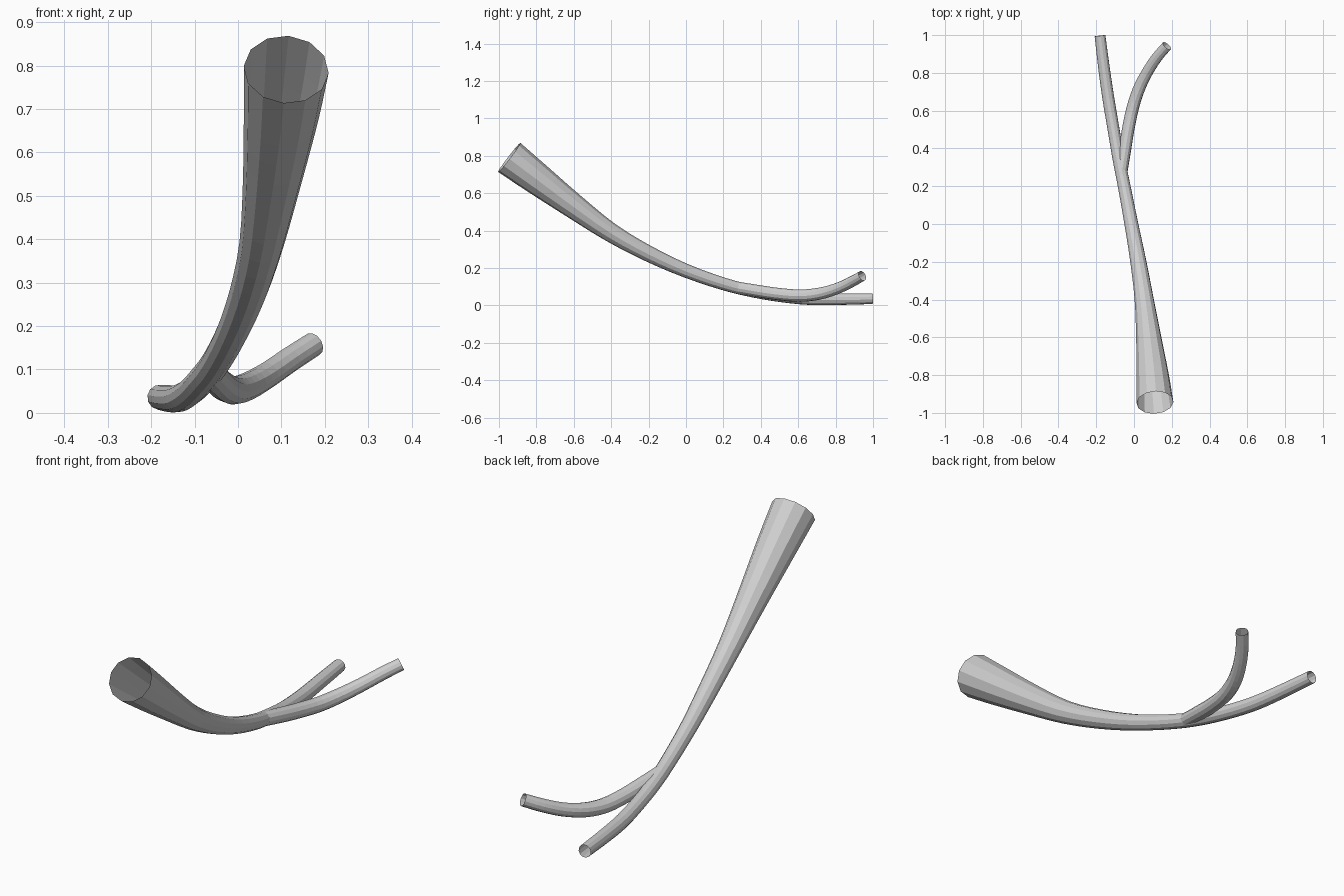
import bpy, bmesh, math
from mathutils import Vector

if "Cube" in bpy.data.objects:
    bpy.data.objects.remove(bpy.data.objects["Cube"])

SIDES = 12
bark = bpy.data.materials.new("pale_grey")
bark.diffuse_color = (0.62, 0.62, 0.62, 1)
bark.use_nodes = True
bark.node_tree.nodes["Principled BSDF"].inputs["Base Color"].default_value = bark.diffuse_color


def smooth_path(points, steps):
    """Catmull-Rom through (x, y, z, radius) points."""
    p = [Vector(q) for q in points]
    p = [2 * p[0] - p[1]] + p + [2 * p[-1] - p[-2]]
    out = []
    for i in range(1, len(p) - 2):
        a, b, c, d = p[i - 1:i + 3]
        for s in range(steps):
            t = s / steps
            out.append(0.5 * (2 * b + (c - a) * t + (2 * a - 5 * b + 4 * c - d) * t ** 2
                              + (3 * b - a - 3 * c + d) * t ** 3))
    out.append(p[-2])
    return out


def tube(name, points, steps=3):
    """Open, faceted tube swept along a tapering path."""
    path = smooth_path(points, steps)
    centres = [q.to_3d() for q in path]
    bm = bmesh.new()
    rings = []
    up = Vector((0, 0, 1))
    for i, c in enumerate(centres):
        tangent = (centres[min(i + 1, len(centres) - 1)] - centres[max(i - 1, 0)]).normalized()
        up = (up - tangent * up.dot(tangent)).normalized()
        side = tangent.cross(up)
        ring = []
        for k in range(SIDES):
            a = 2 * math.pi * k / SIDES + math.radians(6)
            ring.append(bm.verts.new(c + path[i][3] * (side * math.sin(a) + up * math.cos(a))))
        rings.append(ring)
    for r0, r1 in zip(rings, rings[1:]):
        for k in range(SIDES):
            n = (k + 1) % SIDES
            bm.faces.new((r0[k], r0[n], r1[n], r1[k]))
    bmesh.ops.recalc_face_normals(bm, faces=bm.faces)
    mesh = bpy.data.meshes.new(name)
    bm.to_mesh(mesh)
    bm.free()
    mesh.materials.append(bark)
    obj = bpy.data.objects.new(name, mesh)
    bpy.context.collection.objects.link(obj)
    return obj


# Main stem, from the wide mouth down to the long thin tip
tube("main_stem", [
    (0.111, -0.945, 0.791, 0.098), (0.099, -0.80, 0.680, 0.086),
    (0.078, -0.60, 0.530, 0.067), (0.054, -0.40, 0.388, 0.051),
    (0.023, -0.20, 0.276, 0.043), (-0.014, 0.00, 0.185, 0.037),
    (-0.052, 0.20, 0.115, 0.034), (-0.082, 0.35, 0.077, 0.033),
    (-0.108, 0.50, 0.050, 0.032), (-0.135, 0.66, 0.034, 0.032),
    (-0.158, 0.82, 0.033, 0.031), (-0.180, 0.997, 0.036, 0.029)])

# Side branch, forking off and curling up
tube("side_branch", [
    (-0.066, 0.28, 0.094, 0.032), (-0.047, 0.40, 0.074, 0.033),
    (-0.031, 0.50, 0.060, 0.033), (-0.008, 0.61, 0.052, 0.033),
    (0.024, 0.71, 0.062, 0.032), (0.068, 0.80, 0.087, 0.030),
    (0.120, 0.88, 0.123, 0.029), (0.174, 0.943, 0.158, 0.028)])
